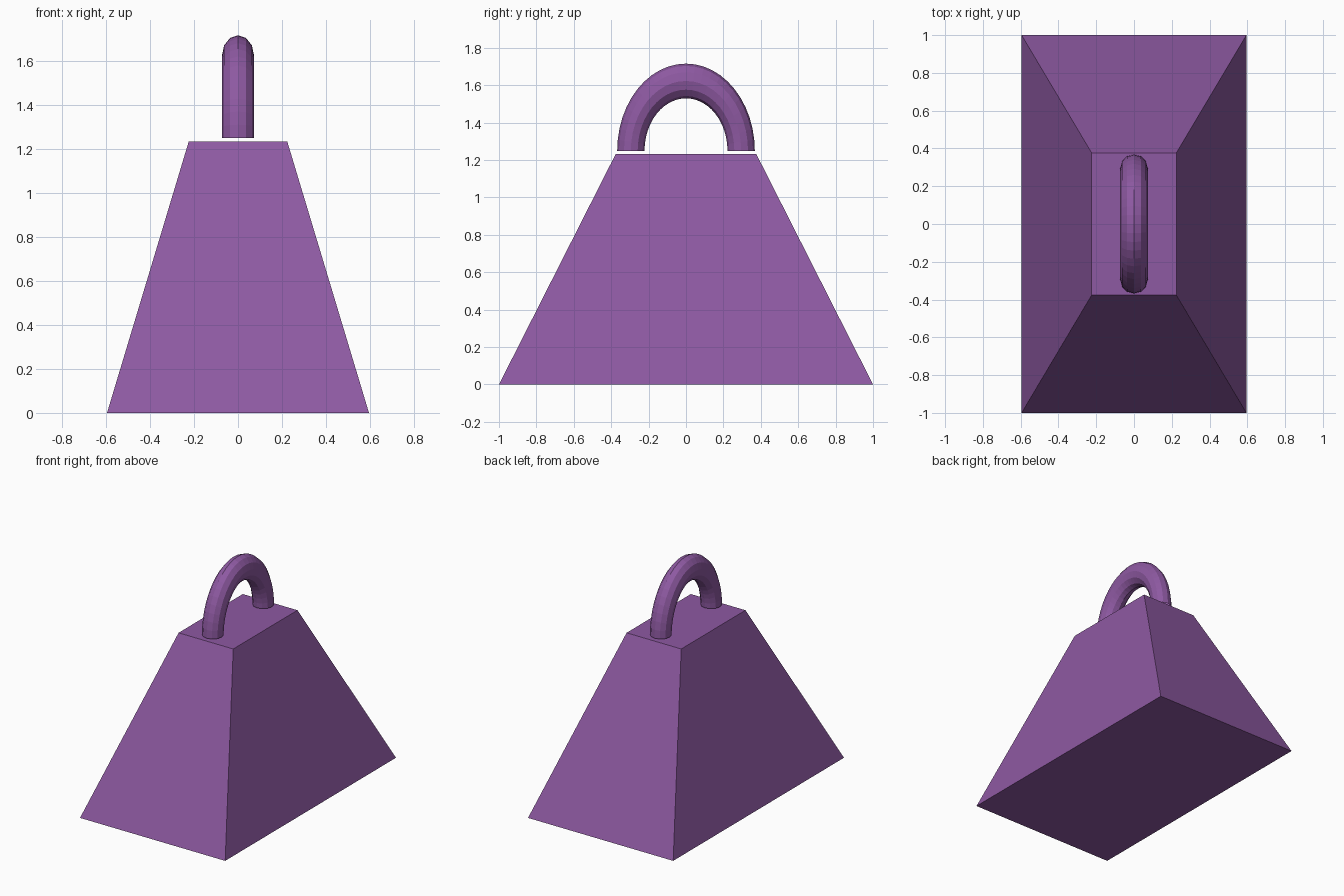
import bpy, bmesh
from math import cos, sin, pi

if "Cube" in bpy.data.objects:
    bpy.data.objects.remove(bpy.data.objects["Cube"])

mat = bpy.data.materials.new("purple")
mat.diffuse_color = (0.27, 0.10, 0.36, 1)
mat.use_nodes = True
mat.node_tree.nodes["Principled BSDF"].inputs["Base Color"].default_value = mat.diffuse_color


def make_object(name, bm):
    bmesh.ops.recalc_face_normals(bm, faces=bm.faces)
    mesh = bpy.data.meshes.new(name)
    bm.to_mesh(mesh)
    bm.free()
    mesh.materials.append(mat)
    obj = bpy.data.objects.new(name, mesh)
    bpy.context.collection.objects.link(obj)
    return obj


# Tapered weight body: a cube with its top face scaled in
bm = bmesh.new()
bmesh.ops.create_cube(bm, size=2)
for v in bm.verts:
    top = v.co.z > 0
    v.co.x *= 0.224 if top else 0.595
    v.co.y *= 0.376 if top else 1.0
    v.co.z = 1.232 if top else 0.0
make_object("weight_body", bm)

# Handle: half torus stretched upwards, hovering just above the body
R, r, STRETCH, BASE = 0.295, 0.073, 1.27, 1.248
ARC, SIDES = 24, 12
bm = bmesh.new()
rings = []
for i in range(ARC + 1):
    a = pi * i / ARC
    ring = []
    for j in range(SIDES):
        t = 2 * pi * j / SIDES
        d = R + r * cos(t)
        ring.append(bm.verts.new((r * sin(t), d * cos(a), BASE + STRETCH * d * sin(a))))
    rings.append(ring)
for p, q in zip(rings, rings[1:]):
    for j in range(SIDES):
        k = (j + 1) % SIDES
        bm.faces.new((p[j], p[k], q[k], q[j]))
make_object("handle", bm)
